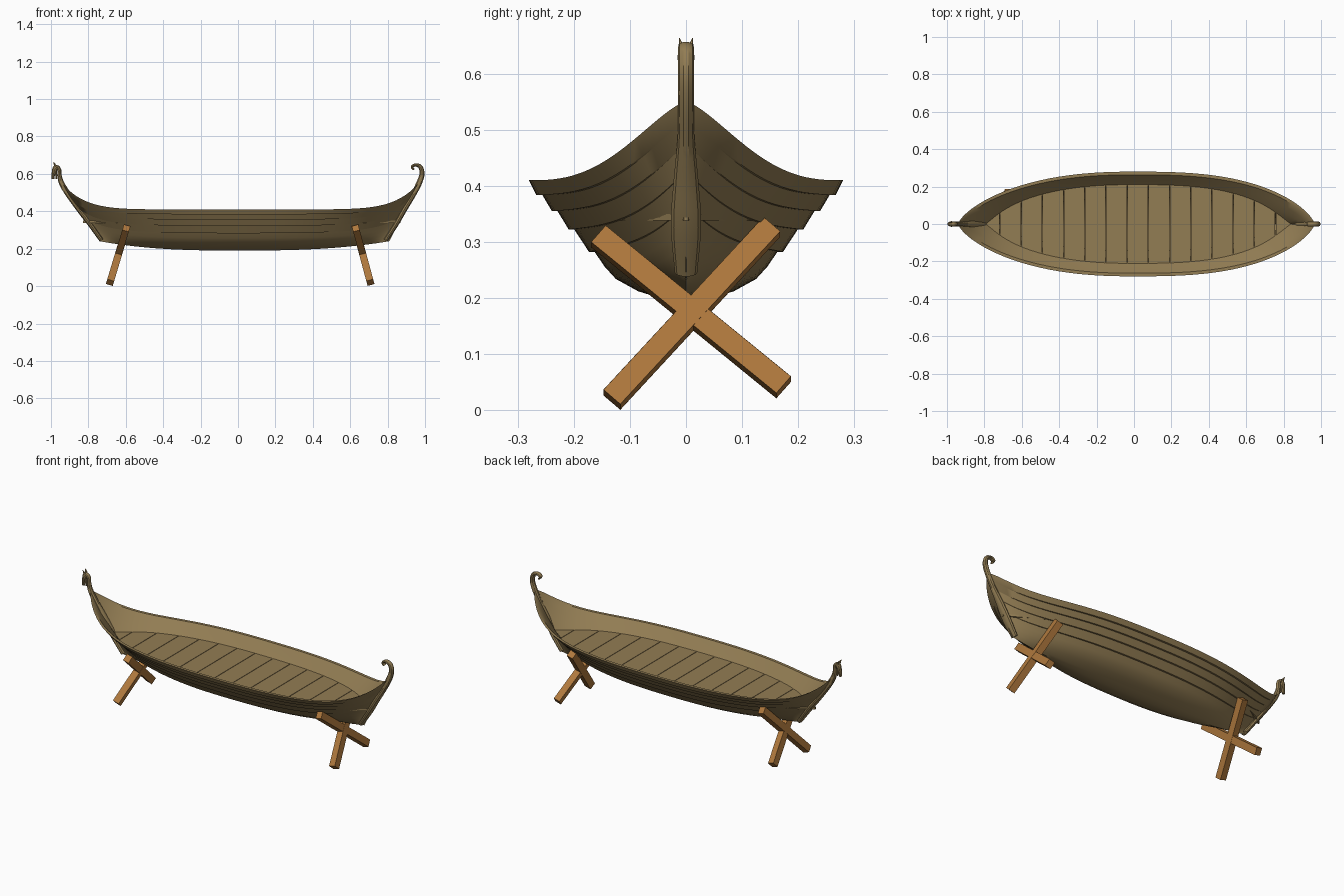
import bpy, bmesh, math
from mathutils import Vector, Matrix

if "Cube" in bpy.data.objects:
    bpy.data.objects.remove(bpy.data.objects["Cube"])

def material(name, rgb):
    m = bpy.data.materials.new(name)
    m.diffuse_color = (*rgb, 1)
    m.use_nodes = True
    m.node_tree.nodes["Principled BSDF"].inputs["Base Color"].default_value = m.diffuse_color
    return m

HULL = material("weathered wood", (0.29, 0.205, 0.088))
STAND = material("orange wood", (0.43, 0.19, 0.047))

def finish(bm, name, mat, smooth=True):
    bmesh.ops.remove_doubles(bm, verts=bm.verts, dist=0.0003)
    bmesh.ops.recalc_face_normals(bm, faces=bm.faces)
    me = bpy.data.meshes.new(name)
    bm.to_mesh(me)
    bm.free()
    ob = bpy.data.objects.new(name, me)
    bpy.context.collection.objects.link(ob)
    me.materials.append(mat)
    if smooth:
        bpy.ops.object.select_all(action='DESELECT')
        ob.select_set(True)
        bpy.context.view_layer.objects.active = ob
        bpy.ops.object.shade_smooth_by_angle(angle=math.radians(32))
    return ob

def lerp_table(table, t):
    for (a, va), (b, vb) in zip(table, table[1:]):
        if t <= b:
            return va + (vb - va) * (t - a) / max(b - a, 1e-6)
    return table[-1][1]

# Hull shape: h runs from keel (0) to rim (1), s from bow (-1) to stern (1)
OUTER = [(0, 0), (.03, .035), (.1, .085), (.2, .125), (.3, .145), (.42, .163), (.42, .173),
         (.6, .199), (.6, .209), (.75, .229), (.75, .239), (.88, .256), (.88, .267), (1, .28)]
BOW = [(0, -.74), (.8, -.91), (1, -.94)]
STERN = [(0, .81), (.5, .885), (1, .965)]

def x_end(s, h):
    return abs(lerp_table(BOW if s < 0 else STERN, h))

def keel_z(s):
    return .19 + .05 * abs(s) ** 2.7

def rim_z(s):
    return .41 + .14 * abs(s) ** 8

def half_width(s, h, w):
    p = 2.35 if s < 0 else 2.8
    return w * max(0, 1 - abs(s) ** p) ** (1.25 - .55 * h)

def hull_point(s, h, w, inset=0):
    z = keel_z(s) + (rim_z(s) - keel_z(s)) * h
    return Vector((s * x_end(s, h), max(0, half_width(s, h, w) - inset), z))

# Clinker hull: stepped outer planking, rim and inner wall, both sides
section = [(h, w, 0) for h, w in OUTER]
section += [(h, lerp_table(OUTER, h), .017) for h in (1, .85, .7, .55, .4)]
stations = [math.sin(math.pi / 2 * (i / 28 - 1)) for i in range(57)]
bm = bmesh.new()
for side in (1, -1):
    grid = []
    for s in stations:
        row = []
        for h, w, inset in section:
            p = hull_point(s, h, w, inset)
            p.y *= side
            row.append(bm.verts.new(p))
        grid.append(row)
    for a, b in zip(grid, grid[1:]):
        for j in range(len(section) - 1):
            bm.faces.new((a[j], a[j + 1], b[j + 1], b[j]))
finish(bm, "hull", HULL)

# Deck of crosswise planks fitted to the hull
DECK_Z = .35
def deck_half(x):
    s = x / x_end(x, .6)
    h = (DECK_Z - keel_z(s)) / (rim_z(s) - keel_z(s))
    s = max(-1, min(1, x / x_end(x, h)))
    return max(.004, half_width(s, h, lerp_table(OUTER, h)) - .010)

bm = bmesh.new()
COUNT, X0, X1 = 15, -.83, .87
step = (X1 - X0) / COUNT
for i in range(COUNT):
    a, b = X0 + i * step + .0015, X0 + (i + 1) * step - .0015
    ring = [(a, -deck_half(a)), (b, -deck_half(b)), (b, deck_half(b)), (a, deck_half(a))]
    low = [bm.verts.new((x, y, DECK_Z - .012)) for x, y in ring]
    top = [bm.verts.new((x, y, DECK_Z)) for x, y in ring]
    bm.faces.new(low)
    bm.faces.new(top)
    for k in range(4):
        n = (k + 1) % 4
        bm.faces.new((low[k], low[n], top[n], top[k]))
finish(bm, "deck_planks", HULL, False)

# Rounded bar swept along points (x, z, in-plane radius, sideways radius, y)
def sweep(name, pts, sides=10, sub=5):
    pts = [Vector(p if len(p) == 5 else (*p, 0)) for p in pts]
    ext = [2 * pts[0] - pts[1]] + pts + [2 * pts[-1] - pts[-2]]
    path = []
    for i in range(1, len(ext) - 2):
        p0, p1, p2, p3 = ext[i - 1:i + 3]
        for k in range(sub):
            t = k / sub
            path.append(.5 * (2 * p1 + (p2 - p0) * t + (2 * p0 - 5 * p1 + 4 * p2 - p3) * t * t
                              + (3 * p1 - p0 - 3 * p2 + p3) * t ** 3))
    path.append(pts[-1])
    bm = bmesh.new()
    rings = []
    for i, p in enumerate(path):
        d = path[min(i + 1, len(path) - 1)] - path[max(i - 1, 0)]
        n = Vector((-d[1], d[0])).normalized()
        ring = []
        for k in range(sides):
            a = 2 * math.pi * (k + .5) / sides
            r = p[2] * math.cos(a)
            ring.append(bm.verts.new((p[0] + n.x * r, p[4] + p[3] * math.sin(a), p[1] + n.y * r)))
        rings.append(ring)
    for a, b in zip(rings, rings[1:]):
        for k in range(sides):
            n = (k + 1) % sides
            bm.faces.new((a[k], a[n], b[n], b[k]))
    bm.faces.new(rings[0])
    bm.faces.new(rings[-1])
    return finish(bm, name, HULL)

# Stern post ending in a curl
sweep("stern_post", [(.79, .245, .012, .02), (.845, .33, .014, .027), (.89, .41, .015, .022),
                     (.935, .485, .015, .015), (.968, .55, .016, .014), (.984, .60, .014, .014),
                     (.975, .637, .012, .014), (.950, .648, .009, .014), (.930, .637, .007, .013),
                     (.940, .622, .006, .012)])

# Bow post and carved beast head
sweep("bow_post", [(-.73, .245, .012, .02), (-.79, .33, .014, .027), (-.85, .41, .015, .022),
                   (-.91, .495, .016, .015), (-.943, .55, .015, .014), (-.954, .59, .012, .013),
                   (-.955, .62, .011, .013), (-.966, .636, .011, .013), (-.98, .63, .010, .013)])
sweep("beast_head", [(-.962, .638, .008, .010), (-.975, .632, .015, .015), (-.983, .612, .013, .013),
                     (-.988, .592, .009, .010), (-.989, .572, .008, .008)])
sweep("beast_jaw", [(-.975, .615, .007, .009), (-.972, .595, .006, .008), (-.971, .572, .004, .006)])
for y in (-.009, .009):
    sweep("beast_ear", [(-.976, .637, .007, .005, y), (-.980, .650, .006, .004, y),
                        (-.987, .663, .001, .001, y * 1.3)], 6, 2)

# Crossed-beam stands, leaning toward the middle
def beam(name, p, q, normal, width, depth):
    p, q = Vector(p), Vector(q)
    d = (q - p).normalized()
    side = normal.cross(d).normalized()
    nrm = d.cross(side)
    rot = Matrix((d, side, nrm)).transposed().to_4x4()
    bm = bmesh.new()
    size = Matrix.Diagonal(((q - p).length, width, depth, 1))
    bmesh.ops.create_cube(bm, size=1, matrix=Matrix.Translation((p + q) / 2) @ rot @ size)
    finish(bm, name, STAND, False)

for label, foot, lean in (("bow", -.69, .30), ("stern", .713, -.27)):
    normal = Vector((1, 0, -lean)).normalized()
    at = lambda y, z: (foot + lean * z, y, z)
    beam(label + "_stand_beam_a", at(-.132, .019), at(.153, .327), normal, .040, .038)
    beam(label + "_stand_beam_b", at(.174, .041), at(-.156, .310), normal, .040, .036)
